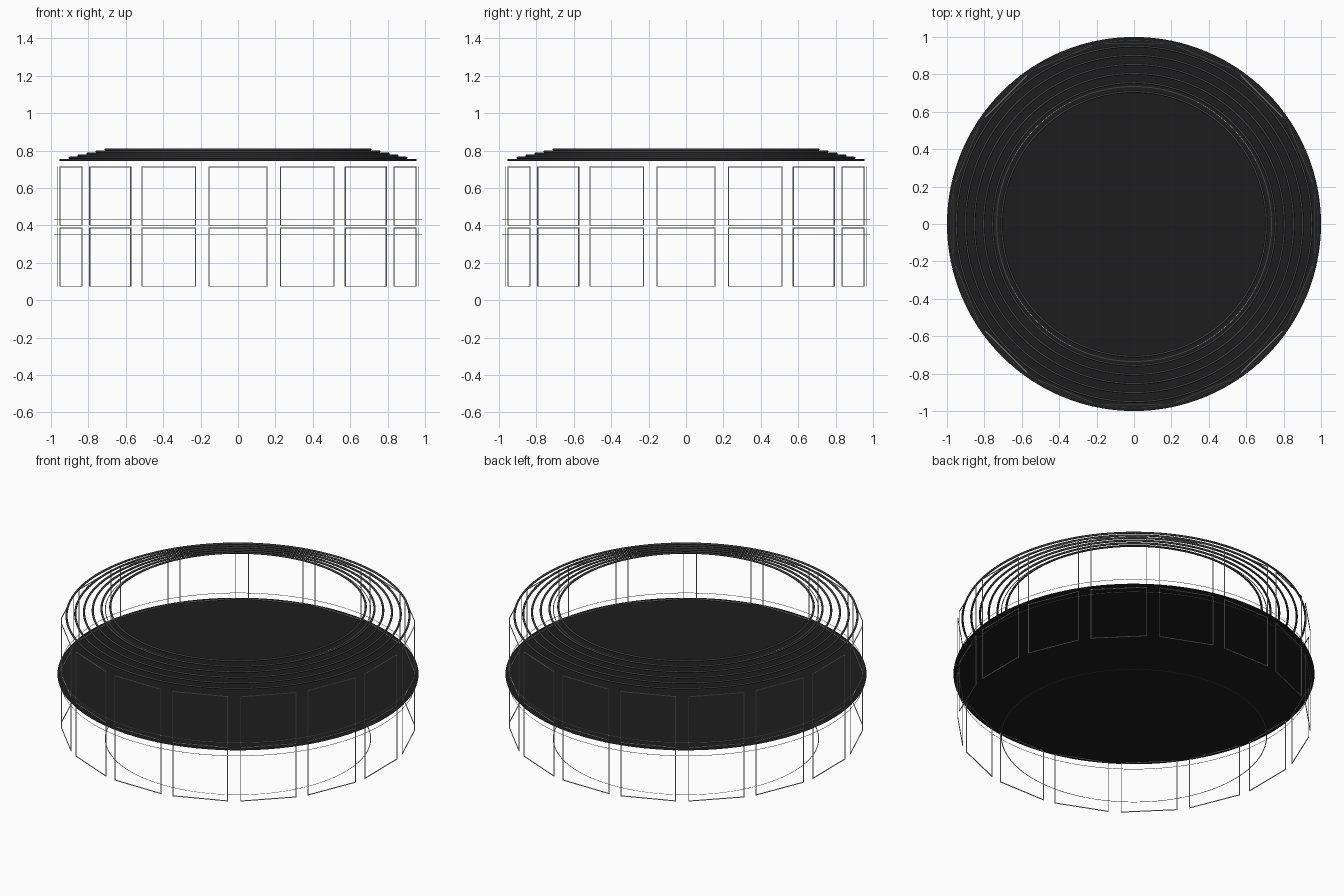
import bpy, bmesh, math
from mathutils import Matrix, Vector

if "Cube" in bpy.data.objects:
    bpy.data.objects.remove(bpy.data.objects["Cube"])


def mat(name, v):
    m = bpy.data.materials.new(name)
    m.diffuse_color = (v, v, v, 1)
    m.use_nodes = True
    m.node_tree.nodes["Principled BSDF"].inputs["Base Color"].default_value = m.diffuse_color
    return m


BLACK = mat("soft_black", 0.0125)
DARK = mat("dark_grey", 0.05)
TRIM = mat("pale_trim", 0.75)


def finish(bm, name, material, smooth=False):
    me = bpy.data.meshes.new(name)
    bm.to_mesh(me)
    bm.free()
    me.materials.append(material)
    for p in me.polygons:
        p.use_smooth = smooth
    ob = bpy.data.objects.new(name, me)
    bpy.context.collection.objects.link(ob)
    return ob


def ring(name, r, z, tube, material, sides=8, seg=128):
    bpy.ops.mesh.primitive_torus_add(major_radius=r, minor_radius=tube, major_segments=seg,
                                     minor_segments=sides, location=(0, 0, z))
    ob = bpy.context.object
    ob.name = name
    ob.data.materials.append(material)
    bpy.ops.object.shade_smooth()


def flat_ring(name, r, z, width, material, seg=128):
    bm = bmesh.new()
    loops = []
    for rad in (r - width / 2, r + width / 2):
        loops.append([bm.verts.new((rad * math.cos(2 * math.pi * i / seg),
                                    rad * math.sin(2 * math.pi * i / seg), z)) for i in range(seg)])
    a, b = loops
    for i in range(seg):
        j = (i + 1) % seg
        bm.faces.new((a[i], b[i], b[j], a[j]))
    finish(bm, name, material)


# thin middle floor disc
bm = bmesh.new()
bmesh.ops.create_circle(bm, cap_ends=True, segments=128, radius=1.0,
                        matrix=Matrix.Translation((0, 0, 0.395)))
finish(bm, "middle_disc", BLACK)

# stepped roof rings
for i in range(6):
    ring(f"roof_ring_{i + 1}", 0.95 - 0.0485 * i, 0.750 + 0.0112 * i, 0.006, DARK)

# hairline trim circles
flat_ring("bottom_circle", 0.735, 0.0, 0.005, TRIM)
flat_ring("top_circle", 0.735, 0.79, 0.005, TRIM)
ring("upper_rim_line", 0.982, 0.433, 0.0015, TRIM, 4)
ring("lower_rim_line", 0.982, 0.353, 0.0015, TRIM, 4)

# two tiers of sixteen window outlines
T, HALF, APOTHEM = 0.004, 0.155, 0.966


def add_bar(bm, rot, center, size):
    bmesh.ops.create_cube(bm, size=1.0, matrix=rot @ Matrix.Translation(Vector(center))
                          @ Matrix.Diagonal((*size, 1)))


for name, z0, z1 in (("lower_window_frames", 0.075, 0.386), ("upper_window_frames", 0.401, 0.712)):
    bm = bmesh.new()
    for k in range(16):
        rot = Matrix.Rotation(k * math.pi / 8, 4, 'Z')
        for s in (-1, 1):
            add_bar(bm, rot, (s * HALF, -APOTHEM, (z0 + z1) / 2), (T, T, z1 - z0 + T))
        for z in (z0, z1):
            add_bar(bm, rot, (0, -APOTHEM, z), (2 * HALF - T, T, T))
    finish(bm, name, TRIM)
